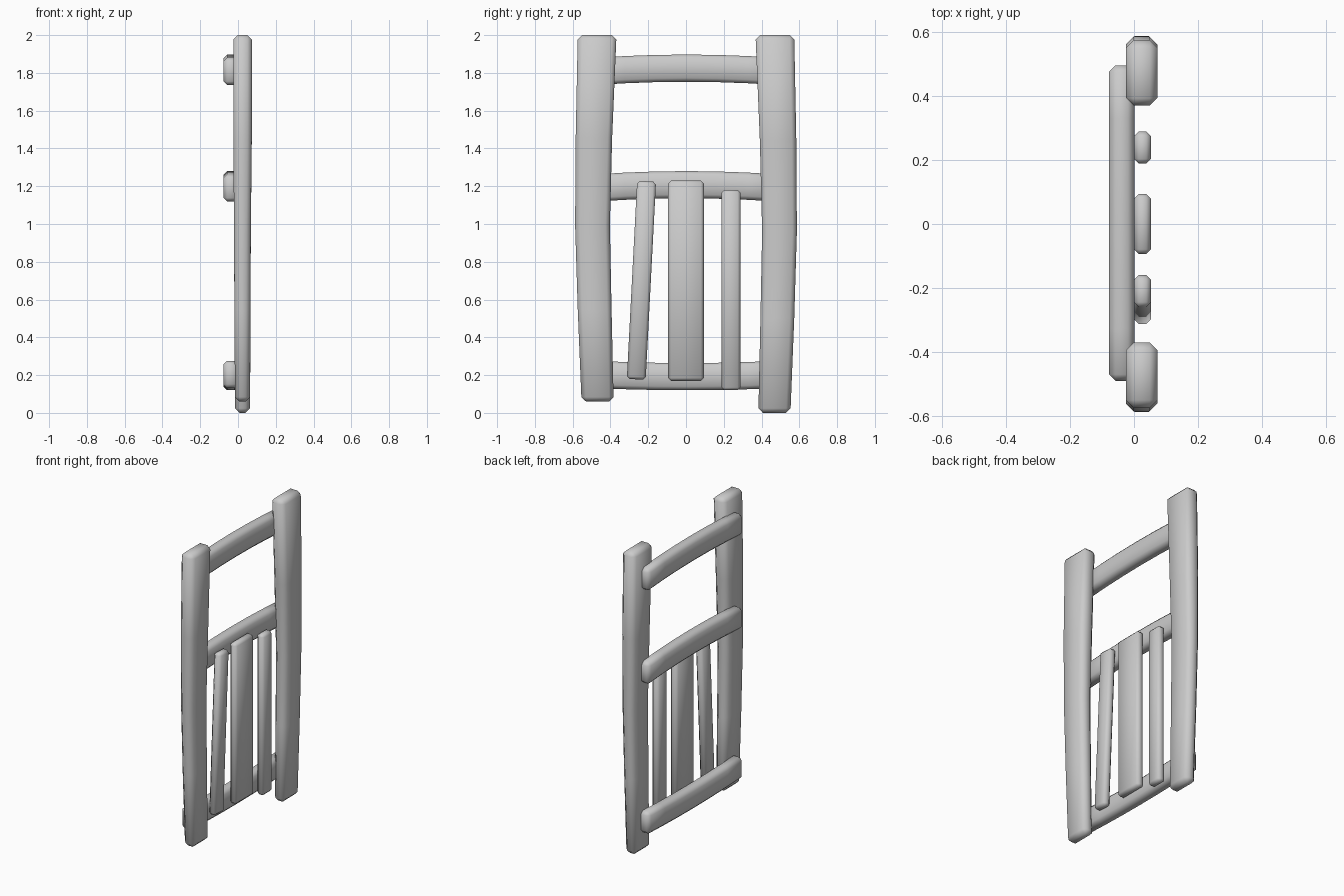
import bpy, bmesh, math

if "Cube" in bpy.data.objects:
    bpy.data.objects.remove(bpy.data.objects["Cube"])


def loft(name, rings, bevel):
    """Skin four-cornered rings into a capped bar with chamfered, smooth edges."""
    bm = bmesh.new()
    loops = [[bm.verts.new(p) for p in ring] for ring in rings]
    for a, b in zip(loops, loops[1:]):
        for i in range(4):
            j = (i + 1) % 4
            bm.faces.new((a[i], a[j], b[j], b[i]))
    bm.faces.new(loops[0][::-1])
    bm.faces.new(loops[-1])
    bmesh.ops.recalc_face_normals(bm, faces=bm.faces)
    edges = [e for e in bm.edges if e.calc_face_angle(0) > math.radians(40)]
    bmesh.ops.bevel(bm, geom=edges, offset=bevel, offset_type='OFFSET',
                    segments=1, profile=0.5, affect='EDGES')
    bmesh.ops.recalc_face_normals(bm, faces=bm.faces)
    mesh = bpy.data.meshes.new(name)
    bm.to_mesh(mesh)
    bm.free()
    obj = bpy.data.objects.new(name, mesh)
    bpy.context.collection.objects.link(obj)
    bpy.ops.object.select_all(action='DESELECT')
    obj.select_set(True)
    bpy.context.view_layer.objects.active = obj
    bpy.ops.object.shade_smooth_by_angle(angle=math.radians(50))
    return obj


# Bowed side posts: height fraction, inner y, outer y, x min, x max
POST = [(0.0, 0.383, 0.553, -0.016, 0.064),
        (0.25, 0.394, 0.573, -0.019, 0.066),
        (0.48, 0.403, 0.587, -0.021, 0.068),
        (0.72, 0.391, 0.584, -0.025, 0.073),
        (1.0, 0.368, 0.573, -0.025, 0.073)]
for name, side, bottom in (("left_post", -1, 0.06), ("right_post", 1, 0.0)):
    rings = []
    for t, yi, yo, x0, x1 in POST:
        z = bottom + (2.0 - bottom) * t
        rings.append([(x0, side * yi, z), (x1, side * yi, z),
                      (x1, side * yo, z), (x0, side * yo, z)])
    loft(name, rings, 0.024)

# Curved cross rails: centre height and bow at the middle
for name, zc, bow in (("top_rail", 1.825, 0.018), ("middle_rail", 1.208, 0.018),
                      ("bottom_rail", 0.192, -0.012)):
    rings = []
    for i in range(7):
        s = -1 + i / 3
        y, z = 0.003 + 0.492 * s, zc - bow * s * s
        rings.append([(-0.078, y, z - 0.072), (0.001, y, z - 0.072),
                      (0.001, y, z + 0.072), (-0.078, y, z + 0.072)])
    loft(name, rings, 0.02)

# Back slats: centre y, centre z, width, length, tilt
for name, yc, zc, w, h, tilt in (("tilted_slat", -0.236, 0.702, 0.100, 1.05, -0.052),
                                 ("wide_slat", 0.0, 0.70, 0.188, 1.06, 0),
                                 ("narrow_slat", 0.238, 0.65, 0.100, 1.06, 0)):
    rings = []
    for z in (-h / 2, h / 2):
        rings.append([(x, y, z) for x, y in ((0, -w / 2), (0.053, -w / 2),
                                             (0.053, w / 2), (0, w / 2))])
    slat = loft(name, rings, 0.015)
    slat.location = (0, yc, zc)
    slat.rotation_euler.x = tilt
